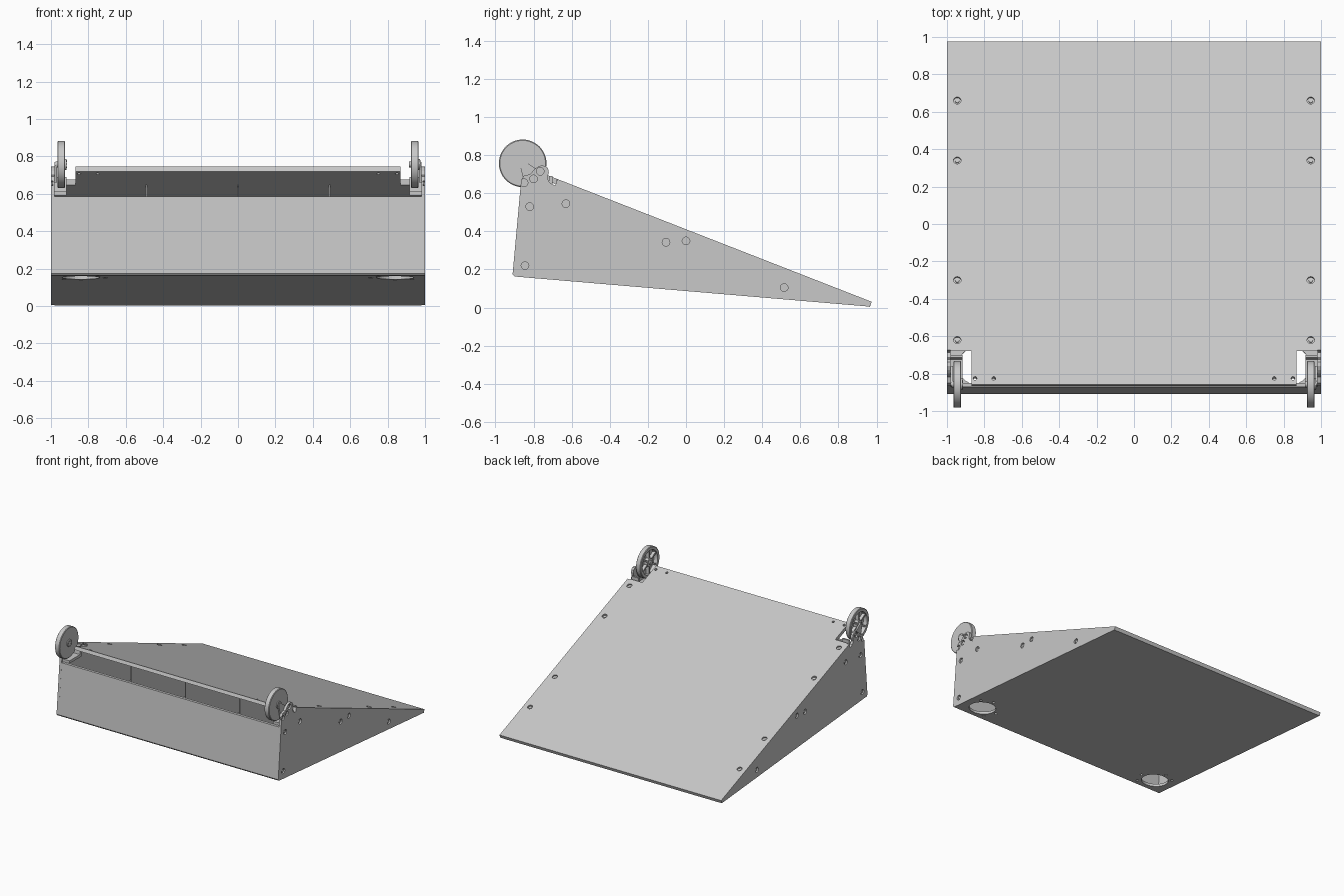
import bpy, bmesh, math
from mathutils import Vector, Matrix

cube = bpy.data.objects.get("Cube")
if cube:
    bpy.data.objects.remove(cube, do_unlink=True)

grey = bpy.data.materials.new("light_grey")
grey.use_nodes = True
colour = (0.58, 0.58, 0.58, 1)
grey.diffuse_color = colour
grey.node_tree.nodes["Principled BSDF"].inputs["Base Color"].default_value = colour


def finish(name, bm, smooth=False):
    bmesh.ops.recalc_face_normals(bm, faces=bm.faces)
    mesh = bpy.data.meshes.new(name)
    bm.to_mesh(mesh)
    bm.free()
    mesh.materials.append(grey)
    obj = bpy.data.objects.new(name, mesh)
    bpy.context.collection.objects.link(obj)
    if smooth:
        bpy.ops.object.select_all(action='DESELECT')
        obj.select_set(True)
        bpy.context.view_layer.objects.active = obj
        bpy.ops.object.shade_smooth_by_angle(angle=math.radians(35))
    return obj


def prism(name, profile, x0, x1):
    """Extrude a (y, z) outline from x0 to x1."""
    bm = bmesh.new()
    face = bm.faces.new([bm.verts.new((x0, y, z)) for y, z in profile])
    side = bmesh.ops.extrude_face_region(bm, geom=[face])["geom"]
    bmesh.ops.translate(bm, vec=(x1 - x0, 0, 0),
                        verts=[v for v in side if isinstance(v, bmesh.types.BMVert)])
    return finish(name, bm)


def rod(bm, centre, axis, radius, length, sides=20):
    turn = Vector(axis).to_track_quat('Z', 'Y').to_matrix().to_4x4()
    bmesh.ops.create_cone(bm, cap_ends=True, segments=sides, radius1=radius, radius2=radius,
                          depth=length, matrix=Matrix.Translation(centre) @ turn)


def cut(obj, cutter):
    """Subtract the cutter, bake the result and discard the cutter."""
    mod = obj.modifiers.new("cut", 'BOOLEAN')
    mod.operation, mod.solver, mod.object = 'DIFFERENCE', 'EXACT', cutter
    bpy.context.view_layer.update()
    baked = bpy.data.meshes.new_from_object(obj.evaluated_get(bpy.context.evaluated_depsgraph_get()))
    obj.modifiers.clear()
    obj.data = baked
    bpy.data.objects.remove(cutter, do_unlink=True)


def band(a, b, thick):
    """Outline of a straight plate with outer edge a-b, thickened to its left."""
    d = (Vector(b) - Vector(a)).normalized()
    n = Vector((-d.y, d.x)) * thick
    return [a, b, tuple(Vector(b) + n), tuple(Vector(a) + n)]


def top_z(y):
    return 0.03 + (0.975 - y) * 0.3905


def bottom_z(y):
    return 0.163 - (y + 0.9) * 0.0847


UP = Vector((0, 0.364, 0.931))
DOWN = Vector((0, -0.084, -0.996))
WALL = 0.02

# sloping top panel with corner notches, screw recesses and small front holes
top = prism("top_panel", band((0.975, 0.03), (-0.857, top_z(-0.857)), 0.028), -0.98, 0.98)
for s in (-1, 1):
    notch = prism("notch", [(-1, 0.4), (-0.68, 0.4), (-0.68, 1), (-1, 1)],
                  min(s * 0.87, s * 1.1), max(s * 0.87, s * 1.1))
    cut(top, notch)
holes, screws = bmesh.new(), bmesh.new()
for s in (-1, 1):
    for y in (0.66, 0.34, -0.30, -0.62):
        p = Vector((s * 0.945, y, top_z(y)))
        rod(holes, p, UP, 0.02, 0.024)
        rod(screws, p - UP * 0.01, UP, 0.011, 0.01, 12)
    for x in (0.75, 0.85):
        rod(holes, (s * x, -0.825, top_z(-0.825)), UP, 0.01, 0.1, 12)
cut(top, finish("top_holes", holes))
finish("top_screws", screws)

# bottom panel with two large round openings and their mounting holes
bottom = prism("bottom_panel", band((-0.9, 0.163), (0.965, 0.005), WALL), -0.98, 0.98)
holes = bmesh.new()
for s in (-1, 1):
    x, y = s * 0.84, -0.76
    rod(holes, (x, y, bottom_z(y)), DOWN, 0.1, 0.1, 40)
    for dx, dy in ((-0.13 * s, 0), (0, 0.13), (0.09 * s, 0.09), (-0.09 * s, -0.095)):
        rod(holes, (x + dx, y + dy, bottom_z(y + dy)), DOWN, 0.011, 0.1, 12)
cut(bottom, finish("bottom_holes", holes))

# front panel, leaving an open slot under the top, and the thin tail edge
prism("front_panel", [(-0.9, 0.163), (-0.91, 0.175), (-0.872, 0.585),
                      (-0.85, 0.585), (-0.886, 0.175)], -0.98, 0.98)
prism("tail_edge", [(0.975, 0.03), (0.965, 0.005), (0.9, 0.011), (0.9, 0.059)], -0.98, 0.98)

# inner ribs
for i, x in enumerate((-0.49, 0, 0.49)):
    prism(f"inner_rib_{i + 1}", [(-0.68, bottom_z(-0.68) + 0.015), (0.88, bottom_z(0.88) + 0.015),
                                 (0.88, top_z(0.88) - 0.025), (-0.68, top_z(-0.68) - 0.025)],
          x - 0.004, x + 0.004)

# side panels with a raised lobe at the front that carries the wheel
outline = [(-0.9, 0.163), (-0.91, 0.175), (-0.865, 0.67), (-0.85, 0.692), (-0.817, 0.70),
           (-0.80, 0.722), (-0.78, 0.738), (-0.76, 0.746), (-0.738, 0.743), (-0.724, 0.73),
           (-0.72, 0.71), (-0.728, 0.68), (-0.715, 0.655), (-0.686, 0.64),
           (-0.675, top_z(-0.675)), (0.975, 0.03), (0.965, 0.005)]
bolts = [(-0.85, 0.655), (-0.80, 0.675), (-0.765, 0.715), (-0.82, 0.53), (-0.63, 0.545),
         (-0.845, 0.22), (-0.105, 0.343), (0, 0.35), (0.515, 0.105)]
for side, s in (("left", 1), ("right", -1)):
    panel = prism(f"{side}_side_panel", outline, min(s * 0.98, s), max(s * 0.98, s))
    holes, screws = bmesh.new(), bmesh.new()
    for y, z in bolts:
        rod(holes, (s, y, z), (1, 0, 0), 0.02, 0.024)
        rod(screws, (s * 0.99, y, z), (1, 0, 0), 0.011, 0.01, 12)
    cut(panel, finish("side_holes", holes))
    finish(f"{side}_side_screws", screws)

# wheels: a tyre and hub turned around the axle, with spokes on the open face
AXLE = Vector((0, -0.857, 0.757))
section = [(0.021, 0), (0.021, 0.12), (0.017, 0.125), (-0.017, 0.125), (-0.021, 0.12),
           (-0.021, 0.098), (0.010, 0.094), (0.010, 0.034), (-0.021, 0.034), (-0.021, 0)]
for side, s in (("left", 1), ("right", -1)):
    centre = AXLE + Vector((s * 0.945, 0, 0))
    bm = bmesh.new()
    verts = [bm.verts.new((x, 0, r)) for x, r in section]
    edges = [bm.edges.new(pair) for pair in zip(verts, verts[1:])]
    bmesh.ops.spin(bm, geom=verts + edges, cent=(0, 0, 0), axis=(1, 0, 0),
                   angle=math.tau, steps=48, use_duplicate=False)
    bmesh.ops.remove_doubles(bm, verts=bm.verts, dist=0.0001)
    bmesh.ops.translate(bm, vec=centre, verts=bm.verts)
    finish(f"{side}_wheel", bm, True)

    bm = bmesh.new()
    for k in range(6):
        spin = Matrix.Rotation(k * math.tau / 6, 4, 'X')
        place = Matrix.Translation(centre) @ spin @ Matrix.Translation((-0.002, 0, 0.066))
        bmesh.ops.create_cube(bm, size=1, matrix=place @ Matrix.Diagonal((0.026, 0.014, 0.068, 1)))
    finish(f"{side}_wheel_spokes", bm)

    # hub cap with a ring of small screws
    bm = bmesh.new()
    rod(bm, centre + Vector((0.022, 0, 0)), (1, 0, 0), 0.03, 0.012, 24)
    for k in range(5):
        a = k * math.tau / 5
        rod(bm, centre + Vector((0.029, 0.019 * math.sin(a), 0.019 * math.cos(a))),
            (1, 0, 0), 0.005, 0.004, 10)
    rod(bm, centre + Vector((-0.022, 0, 0)), (1, 0, 0), 0.016, 0.02, 16)
    finish(f"{side}_wheel_hub", bm, True)

    # bracket under the wheel and arm from the axle to the lobe
    lo, hi = sorted((s * 0.918, s * 0.98))
    prism(f"{side}_wheel_bracket", [(-0.86, 0.59), (-0.70, 0.59), (-0.70, 0.69), (-0.715, 0.69),
                                    (-0.725, 0.612), (-0.86, 0.612)], lo, hi)
    lo, hi = sorted((s * 0.969, s * 0.98))
    prism(f"{side}_wheel_arm", [(-0.872, 0.75), (-0.862, 0.77), (-0.845, 0.768),
                                (-0.76, 0.71), (-0.78, 0.66), (-0.85, 0.66)], lo, hi)
